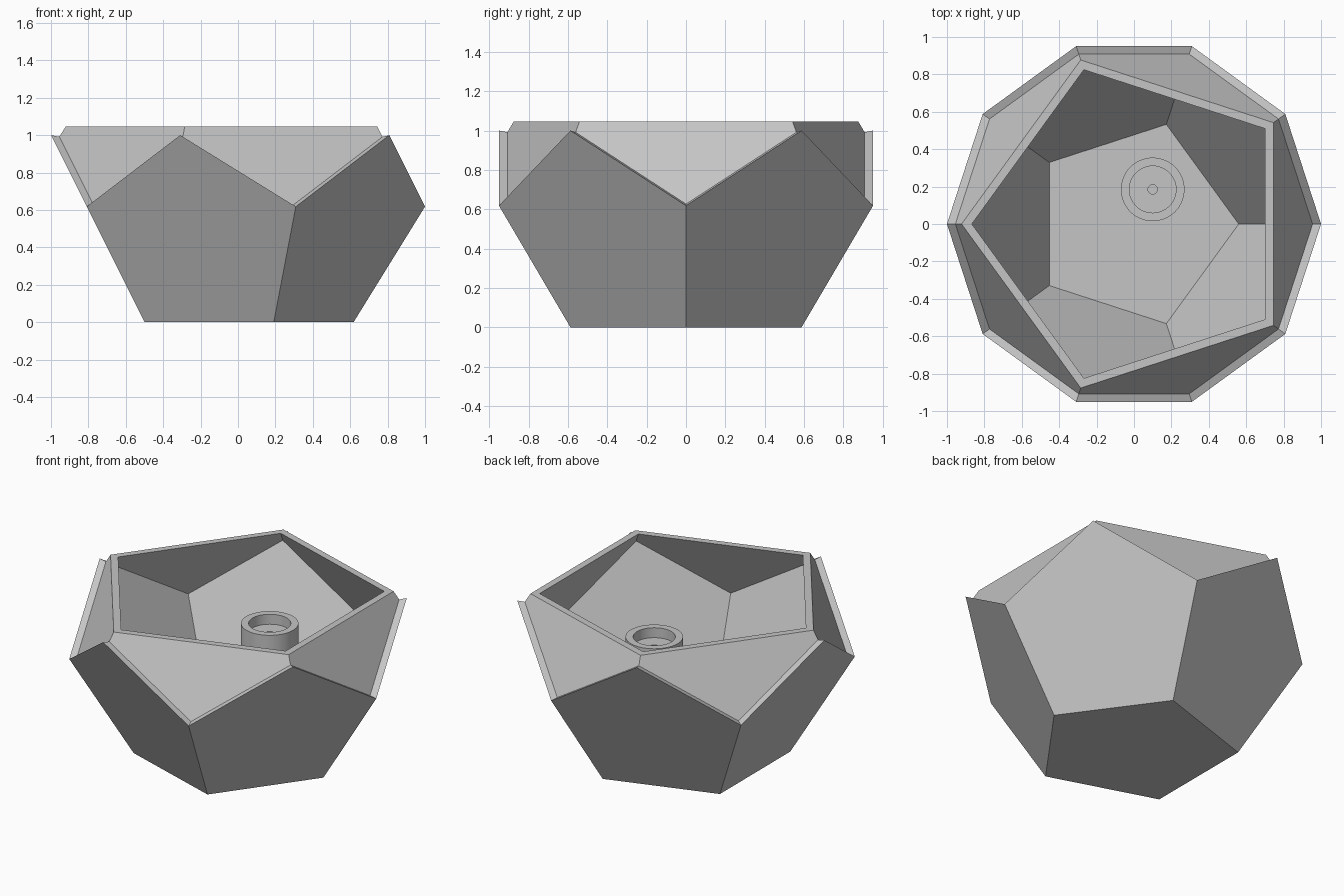
import bpy
import bmesh
from math import cos, sin, pi, radians, sqrt
from mathutils import Vector

if "Cube" in bpy.data.objects:
    bpy.data.objects.remove(bpy.data.objects["Cube"], do_unlink=True)

PHI = (1 + sqrt(5)) / 2
MID = PHI / 2          # height of the dodecahedron's centre
RIM_Z = 1.045          # top of the liner
OUTER, LINER, CAVITY = 1.0, 0.955, 0.906

grey = bpy.data.materials.new("light_grey")
grey.use_nodes = True
colour = (0.56, 0.56, 0.56, 1)
grey.diffuse_color = colour
grey.node_tree.nodes["Principled BSDF"].inputs["Base Color"].default_value = colour


def finish(bm, name):
    bmesh.ops.recalc_face_normals(bm, faces=bm.faces[:])
    mesh = bpy.data.meshes.new(name)
    bm.to_mesh(mesh)
    bm.free()
    mesh.materials.append(grey)
    obj = bpy.data.objects.new(name, mesh)
    bpy.context.collection.objects.link(obj)
    return obj


def ring(radius, z, turn, scale):
    """Five points of a dodecahedron level, scaled about its centre."""
    return [Vector((scale * radius * cos(2 * pi * k / 5 + turn),
                    scale * radius * sin(2 * pi * k / 5 + turn),
                    MID + scale * (z - MID))) for k in range(5)]


def bowl(bm, scale, closed_upper):
    """Add the lower faces, optionally the cut upper faces; return the edge loop."""
    low = ring(1 / PHI, 0, 0, scale)
    mid = ring(1, 1 / PHI, 0, scale)
    high = ring(1, 1, pi / 5, scale)
    top = ring(1 / PHI, PHI, pi / 5, scale)
    rim = [h.lerp(t, (RIM_Z - h.z) / (t.z - h.z)) for h, t in zip(high, top)]
    a, b, c = ([bm.verts.new(p) for p in level] for level in (low, mid, high))
    bm.faces.new(a)
    for k in range(5):
        n = (k + 1) % 5
        bm.faces.new((a[k], a[n], b[n], c[k], b[k]))
    if not closed_upper:
        return [v for pair in zip(b, c) for v in pair]
    e = [bm.verts.new(p) for p in rim]
    for k in range(5):
        n = (k + 1) % 5
        bm.faces.new((c[k], b[n], c[n], e[n], e[k]))
    return e


def double_bowl(name, outside, inside, closed_upper):
    bm = bmesh.new()
    p = bowl(bm, outside, closed_upper)
    q = bowl(bm, inside, closed_upper)
    for k in range(len(p)):
        n = (k + 1) % len(p)
        bm.faces.new((p[k], p[n], q[n], q[k]))
    return finish(bm, name)


# Outer shell with a zigzag lip, and the taller liner nested in it
double_bowl("outer_shell", OUTER, LINER, False)
double_bowl("inner_liner", LINER, CAVITY, True)

# Hollow post with a recessed socket and a narrow bore
profile = [(0.17, 0.06), (0.17, 0.8), (0.125, 0.8),
           (0.125, 0.735), (0.025, 0.735), (0.025, 0.06)]
bm = bmesh.new()
verts = [bm.verts.new((r, 0, z)) for r, z in profile]
edges = [bm.edges.new((verts[i - 1], verts[i])) for i in range(len(verts))]
bmesh.ops.spin(bm, geom=verts + edges, cent=(0, 0, 0), axis=(0, 0, 1),
               angle=2 * pi, steps=64)
bmesh.ops.remove_doubles(bm, verts=bm.verts[:], dist=0.0001)
post = finish(bm, "socket_post")
post.location = (0.1, 0.185, 0)
bpy.ops.object.select_all(action="DESELECT")
post.select_set(True)
bpy.context.view_layer.objects.active = post
bpy.ops.object.shade_smooth_by_angle(angle=radians(30))
